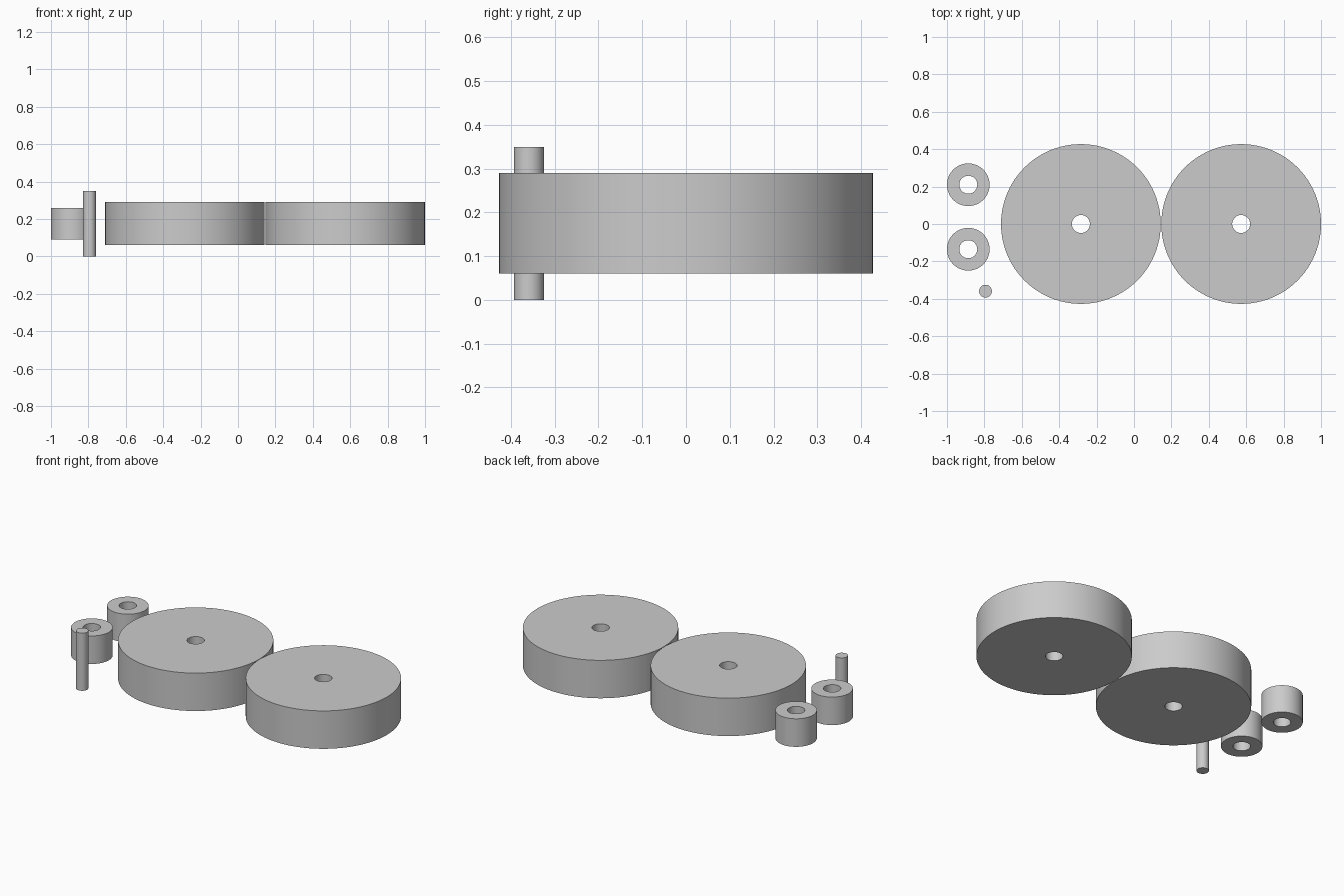
import bpy
import bmesh
import math

cube = bpy.data.objects.get("Cube")
if cube:
    bpy.data.objects.remove(cube, do_unlink=True)

grey = bpy.data.materials.new("plain grey")
grey.use_nodes = True
COLOUR = (0.6, 0.6, 0.6, 1)
grey.diffuse_color = COLOUR
grey.node_tree.nodes["Principled BSDF"].inputs["Base Color"].default_value = COLOUR

SEGMENTS = 96


def turned_part(name, x, y, bottom, top, radius, bore=0):
    """Upright cylinder, with a through hole when bore is given."""
    bm = bmesh.new()

    def ring(r, z):
        angles = [math.tau * i / SEGMENTS for i in range(SEGMENTS)]
        return [bm.verts.new((r * math.cos(a), r * math.sin(a), z)) for a in angles]

    def bridge(a, b):
        for i in range(SEGMENTS):
            j = (i + 1) % SEGMENTS
            bm.faces.new((a[i], a[j], b[j], b[i]))

    height = top - bottom
    low, high = ring(radius, 0), ring(radius, height)
    bridge(low, high)
    if bore:
        bore_low, bore_high = ring(bore, 0), ring(bore, height)
        bridge(high, bore_high)
        bridge(bore_high, bore_low)
        bridge(bore_low, low)
    else:
        bm.faces.new(high)
        bm.faces.new(low[::-1])
    bmesh.ops.recalc_face_normals(bm, faces=bm.faces)

    mesh = bpy.data.meshes.new(name)
    bm.to_mesh(mesh)
    bm.free()
    mesh.materials.append(grey)
    obj = bpy.data.objects.new(name, mesh)
    obj.location = (x, y, bottom)
    bpy.context.collection.objects.link(obj)
    bpy.ops.object.select_all(action="DESELECT")
    obj.select_set(True)
    bpy.context.view_layer.objects.active = obj
    bpy.ops.object.shade_smooth_by_angle(angle=math.radians(30))
    return obj


# Two large wheels side by side
for name, x in (("right_wheel", -0.284), ("left_wheel", 0.573)):
    turned_part(name, x, 0, 0.06, 0.29, 0.427, bore=0.048)

# Two small bushings
for name, y in (("back_bushing", 0.21), ("front_bushing", -0.135)):
    turned_part(name, -0.886, y, 0.09, 0.26, 0.114, bore=0.048)

# Loose axle pin
turned_part("axle_pin", -0.794, -0.359, 0, 0.35, 0.034)
